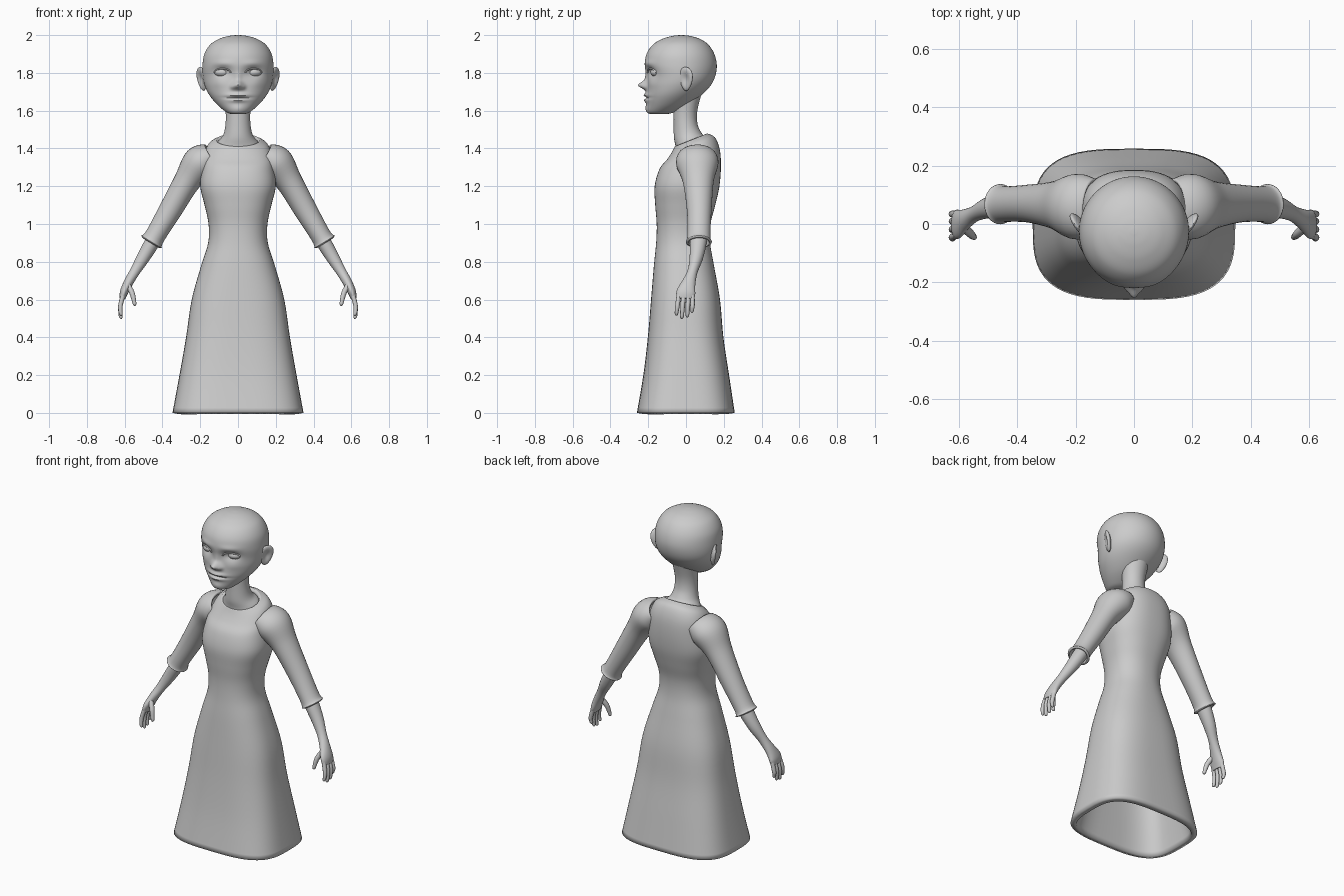
import bpy, bmesh, math
from mathutils import Vector, Matrix

if "Cube" in bpy.data.objects:
    bpy.data.objects.remove(bpy.data.objects["Cube"])


def smooth_rows(rows, sub):
    """Catmull-Rom interpolation of number rows."""
    out = []
    for i in range(len(rows) - 1):
        a, b, c, d = rows[max(i - 1, 0)], rows[i], rows[i + 1], rows[min(i + 2, len(rows) - 1)]
        for k in range(sub):
            t = k / sub
            out.append([0.5 * (2 * q + (r - p) * t + (2 * p - 5 * q + 4 * r - s) * t * t
                               + (3 * q - p - 3 * r + s) * t ** 3) for p, q, r, s in zip(a, b, c, d)])
    out.append(list(rows[-1]))
    return out


def finish(ob, mirror=False, thick=0):
    if mirror:
        ob.modifiers.new("mirror", 'MIRROR').use_mirror_merge = False
    if thick:
        m = ob.modifiers.new("thickness", 'SOLIDIFY')
        m.thickness, m.offset = thick, -1
    bpy.ops.object.select_all(action='DESELECT')
    ob.select_set(True)
    bpy.context.view_layer.objects.active = ob
    bpy.ops.object.shade_smooth_by_angle(angle=math.radians(45))
    return ob


def new_object(name, bm):
    me = bpy.data.meshes.new(name)
    bm.to_mesh(me)
    bm.free()
    ob = bpy.data.objects.new(name, me)
    bpy.context.collection.objects.link(ob)
    return ob


def skin(name, rings, caps=True, mirror=False, thick=0):
    bm = bmesh.new()
    vs = [[bm.verts.new(p) for p in r] for r in rings]
    n = len(vs[0])
    for lo, hi in zip(vs, vs[1:]):
        for j in range(n):
            k = (j + 1) % n
            bm.faces.new((lo[j], lo[k], hi[k], hi[j]))
    if caps:
        bm.faces.new(vs[0][::-1])
        bm.faces.new(vs[-1])
    return finish(new_object(name, bm), mirror, thick)


def power(c, n):
    return math.copysign(abs(c) ** (2 / n), c)


def stack(rows, n, sub):
    """Upright sections: z, half width, front y, back y, squareness, slope."""
    rings = []
    for z, hx, yf, yb, e, t in smooth_rows(rows, sub):
        yc, ry, ring = (yf + yb) / 2, (yb - yf) / 2, []
        for j in range(n):
            a = 2 * math.pi * j / n
            dy = ry * power(math.sin(a), e)
            ring.append(Vector((hx * power(math.cos(a), e), yc + dy, z + t * dy)))
        rings.append(ring)
    return rings


def limb(pts, n=20, sub=5):
    """Tube along x, y, z with a radius across and a radius along y."""
    rows, rings = smooth_rows(pts, sub), []
    for i, (x, y, z, ru, rv) in enumerate(rows):
        T = (Vector(rows[min(i + 1, len(rows) - 1)][:3]) - Vector(rows[max(i - 1, 0)][:3])).normalized()
        u = Vector((0, 1, 0)).cross(T).normalized()
        v = T.cross(u)
        rings.append([Vector((x, y, z)) + u * ru * math.cos(2 * math.pi * j / n)
                      + v * rv * math.sin(2 * math.pi * j / n) for j in range(n)])
    return rings


# Dress
skin("dress", stack([
    (0.0, .347, -.26, .258, 3.2, 0), (.2, .31, -.226, .228, 3.0, 0),
    (.4, .275, -.202, .198, 2.8, 0), (.6, .245, -.185, .18, 2.6, 0),
    (.78, .195, -.17, .148, 2.4, 0), (.9, .158, -.158, .128, 2.3, 0),
    (1.0, .156, -.155, .13, 2.3, 0), (1.1, .177, -.163, .155, 2.4, 0),
    (1.2, .2, -.166, .177, 2.5, 0), (1.3, .19, -.14, .185, 2.5, .05),
    (1.37, .178, -.10, .178, 2.4, .2), (1.42, .155, -.075, .152, 2.2, .35),
    (1.445, .115, -.06, .112, 2.0, .4)], 64, 5), caps=False, thick=.035)

# Neck and upper chest
skin("neck", stack([
    (1.36, .135, -.07, .135, 2, .3), (1.425, .112, -.055, .108, 2, .35),
    (1.47, .079, -.064, .083, 2, .15), (1.53, .066, -.065, .061, 2, 0),
    (1.60, .066, -.066, .06, 2, 0), (1.70, .08, -.07, .085, 2, 0)], 40, 6))

# Head, with face features raised and sunk: depth, x, x size, z, z size
FEATURES = [
    (-.045, 0, .024, 1.735, .021), (-.010, 0, .016, 1.775, .03),
    (-.012, .028, .012, 1.725, .013), (.020, .082, .042, 1.805, .026),
    (-.006, .08, .05, 1.85, .016), (-.013, 0, .05, 1.682, .010),
    (-.012, 0, .042, 1.655, .010), (.010, 0, .062, 1.669, .005),
    (-.005, .10, .04, 1.745, .03), (-.006, 0, .035, 1.61, .02)]
head = stack([
    (1.582, .035, -.185, -.10, 2, 0), (1.592, .062, -.205, -.06, 2, 0),
    (1.63, .108, -.21, .015, 2, 0), (1.68, .15, -.212, .08, 2, 0),
    (1.73, .175, -.208, .128, 2, 0), (1.78, .186, -.206, .154, 2, 0),
    (1.84, .188, -.218, .163, 2, 0), (1.90, .178, -.209, .15, 2, 0),
    (1.95, .147, -.175, .118, 2, 0), (1.98, .1, -.125, .073, 2, 0),
    (1.995, .052, -.075, .024, 2, 0), (2.0, .01, -.035, -.015, 2, 0)], 120, 8)
for ring in head:
    for p in ring:
        if p.y < -.07:
            p.y += sum(d * math.exp(-((abs(p.x) - x) / sx) ** 2 - ((p.z - z) / sz) ** 2)
                       for d, x, sx, z, sz in FEATURES)
skin("head", head)

# Eyes
bm = bmesh.new()
bmesh.ops.create_uvsphere(bm, u_segments=28, v_segments=18, radius=1)
bmesh.ops.transform(bm, matrix=Matrix.Translation((.082, -.15, 1.803)) @ Matrix.Diagonal((.044, .038, .027, 1)),
                    verts=bm.verts)
finish(new_object("eyes", bm), True)

# Upper eyelids
lid = []
for i in range(9):
    a = math.pi * (1 - i / 8)
    x = .082 + .043 * math.cos(a)
    y = -.03 - .19 * math.sqrt(1 - (x / .187) ** 2) + .013
    lid.append((x, y, 1.801 + .021 * math.sin(a), .004, .005))
skin("eyelids", limb(lid, 10, 2), mirror=True)

# Ears: flattened spheres with a hollow on the outer face
bm = bmesh.new()
bmesh.ops.create_uvsphere(bm, u_segments=32, v_segments=24, radius=1)
for v in bm.verts:
    r2 = v.co.y ** 2 + v.co.z ** 2
    if v.co.x > 0:
        v.co.x -= 1.0 * math.exp(-r2 / .35)
    v.co.y *= 1 + .25 * v.co.z
bmesh.ops.transform(bm, matrix=Matrix.Translation((.192, .0, 1.768)) @ Matrix.Rotation(math.radians(10), 4, 'Y')
                    @ Matrix.Rotation(math.radians(-32), 4, 'Z') @ Matrix.Diagonal((.018, .04, .064, 1)),
                    verts=bm.verts)
finish(new_object("ears", bm), True)

# Sleeves with flared cuffs
skin("sleeves", limb([
    (.14, .055, 1.36, .07, .10), (.20, .06, 1.32, .095, .112),
    (.27, .065, 1.225, .071, .082), (.36, .07, 1.07, .061, .065),
    (.44, .068, .935, .054, .061), (.458, .068, .905, .064, .069)], 32, 6),
    caps=False, mirror=True, thick=.014)

# Forearms and palms
skin("forearms", limb([
    (.40, .07, 1.0, .04, .045), (.45, .065, .91, .04, .045), (.50, .055, .825, .035, .036),
    (.545, .035, .75, .027, .027), (.58, .015, .69, .025, .036),
    (.603, 0, .64, .022, .05), (.612, -.003, .605, .015, .046)], 28, 6), mirror=True)

# Fingers and thumbs
for name, y, tip in (("index_fingers", -.038, .515), ("middle_fingers", -.013, .498),
                     ("ring_fingers", .012, .505), ("little_fingers", .034, .53)):
    skin(name, limb([
        (.608, y, .625, .012, .012), (.622, y * 1.1 - .003, .57, .012, .012),
        (.622, y * 1.15 - .006, tip + .02, .010, .010), (.619, y * 1.15 - .007, tip + .006, .008, .008),
        (.618, y * 1.15 - .007, tip, .003, .003)], 12, 4), mirror=True)
skin("thumbs", limb([
    (.585, -.01, .68, .014, .016), (.561, -.032, .635, .014, .015),
    (.55, -.043, .59, .011, .011), (.547, -.045, .574, .009, .009),
    (.546, -.045, .567, .003, .003)], 12, 4), mirror=True)
